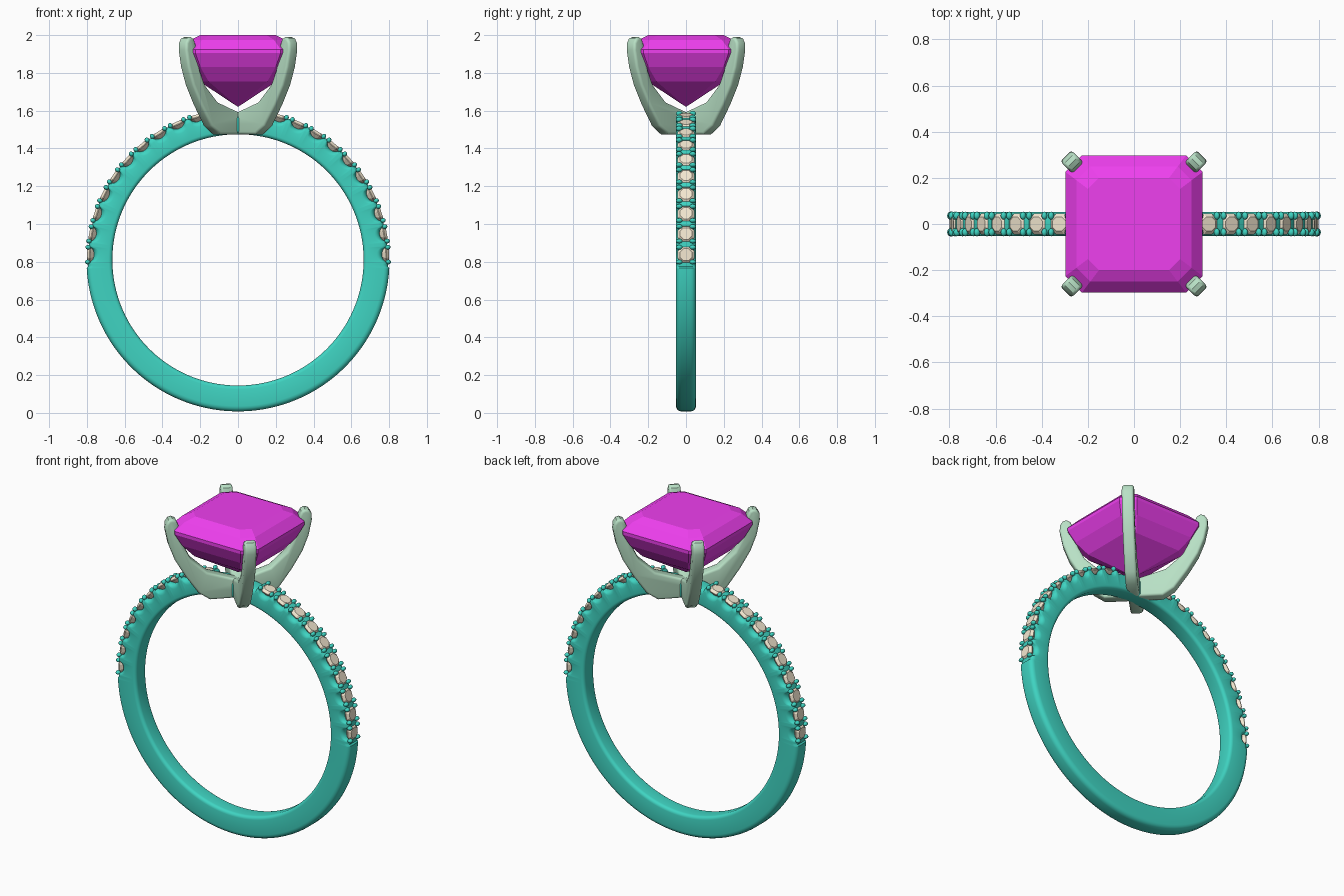
import bpy, bmesh
from math import sin, cos, pi, radians, sqrt, degrees
from mathutils import Matrix, Vector

if "Cube" in bpy.data.objects:
    bpy.data.objects.remove(bpy.data.objects["Cube"])

CZ, R_IN, R_OUT, HALF_W = 0.81, 0.665, 0.802, 0.053
right = [2 + 8 * i for i in range(10)]
STONES = right + [180 - a for a in right]


def material(name, rgb):
    m = bpy.data.materials.new(name)
    m.diffuse_color = (*rgb, 1)
    m.use_nodes = True
    m.node_tree.nodes["Principled BSDF"].inputs["Base Color"].default_value = m.diffuse_color
    return m


TEAL = material("teal", (0.05, 0.66, 0.54))
GREEN = material("pale green", (0.48, 0.75, 0.56))
MAGENTA = material("magenta", (0.86, 0.05, 0.86))
CREAM = material("cream", (0.90, 0.80, 0.63))


def finish(bm, name, mat, smooth=None):
    bmesh.ops.recalc_face_normals(bm, faces=bm.faces)
    me = bpy.data.meshes.new(name)
    bm.to_mesh(me)
    bm.free()
    ob = bpy.data.objects.new(name, me)
    bpy.context.collection.objects.link(ob)
    me.materials.append(mat)
    if smooth:
        bpy.ops.object.select_all(action='DESELECT')
        ob.select_set(True)
        bpy.context.view_layer.objects.active = ob
        bpy.ops.object.shade_smooth_by_angle(angle=radians(smooth))
    return ob


def bridge(bm, a, b):
    n = len(a)
    for i in range(n):
        bm.faces.new((a[i], a[(i + 1) % n], b[(i + 1) % n], b[i]))


def on_band(angle, radius, y=0):
    # local z points outwards from the band centre
    a = radians(angle)
    return (Matrix.Translation((radius * cos(a), y, CZ + radius * sin(a)))
            @ Matrix.Rotation(pi / 2 - a, 4, 'Y'))


# Band: rounded section swept round, scalloped under every small stone
def outer_radius(deg):
    if deg < -2.5 or deg > 182.5:
        return R_OUT
    if 78 < deg < 102:
        return 0.775
    d = min(abs(deg - s) for s in STONES)
    return 0.794 - (0.032 * sqrt(1 - (d / 2.9) ** 2) if d < 2.9 else 0)


def section(ro):
    pts = []
    for cy, cr, rad, start in ((1, ro, 0.028, 0), (-1, ro, 0.028, 90),
                               (-1, R_IN, 0.02, 180), (1, R_IN, 0.02, 270)):
        for k in range(5):
            t = radians(start + k * 22.5)
            c = cr - rad if cr == ro else cr + rad
            pts.append((cy * (HALF_W - rad) + rad * cos(t), c + rad * sin(t)))
    return pts


bm = bmesh.new()
rings = []
for i in range(720):
    deg = -90 + i * 0.5
    a = radians(deg)
    rings.append([bm.verts.new((r * cos(a), y, CZ + r * sin(a)))
                  for y, r in section(outer_radius(deg))])
for i in range(720):
    bridge(bm, rings[i - 1], rings[i])
finish(bm, "band", TEAL, 40)

# Small band stones
bm = bmesh.new()
for s in STONES:
    m = on_band(s, 0)
    loops = []
    for r, h in ((0.012, 0.75), (0.049, 0.783), (0.049, 0.787), (0.034, 0.80)):
        loops.append([bm.verts.new(m @ Vector((r * cos(t), r * sin(t), h)))
                      for t in (radians(22.5 + 45 * k) for k in range(8))])
    for a, b in zip(loops, loops[1:]):
        bridge(bm, a, b)
    bm.faces.new(loops[0])
    bm.faces.new(loops[-1])
finish(bm, "band_stones", CREAM)

# Gripping beads at the four corners of each small stone
bm = bmesh.new()
for s in STONES:
    for da in (-2.8, 2.8):
        for y in (-0.036, 0.036):
            bmesh.ops.create_uvsphere(bm, u_segments=12, v_segments=8, radius=0.013,
                                      matrix=on_band(s + da, 0.796, y)
                                      @ Matrix.Diagonal((0.95, 1.35, 1.1, 1)))
finish(bm, "band_beads", TEAL, 60)

# Prong head: two crossed V-shaped plates (outer edge up, inner edge down)
half = [(0.165, 1.475), (0.23, 1.52), (0.305, 1.63), (0.365, 1.735), (0.40, 1.83),
        (0.418, 1.92), (0.416, 1.96), (0.40, 1.984), (0.378, 1.99), (0.357, 1.978),
        (0.345, 1.95), (0.335, 1.89), (0.312, 1.81), (0.275, 1.735), (0.18, 1.645)]
outline = half + [(0, 1.585)] + [(-d, z) for d, z in reversed(half)]
T = 0.034
for name, ang in (("prongs_a", 45), ("prongs_b", -45)):
    bm = bmesh.new()
    rot = Matrix.Rotation(radians(ang), 3, 'Z')
    front, back = ([bm.verts.new(rot @ Vector((d, y, z))) for d, z in outline]
                   for y in (-T, T))
    bridge(bm, front, back)
    rims = [bm.faces.new(front), bm.faces.new(back)]
    bmesh.ops.recalc_face_normals(bm, faces=bm.faces)
    rim_edges = {e for f in rims for e in f.edges}
    bmesh.ops.bevel(bm, geom=list(rim_edges), offset=0.014, segments=3,
                    profile=0.5, affect='EDGES')
    finish(bm, name, GREEN, 35)

# Centre stone: square step cut with clipped corners
bm = bmesh.new()
loops = []
for w, z in ((0.20, 2.0), (0.25, 1.975), (0.297, 1.925), (0.297, 1.905),
             (0.262, 1.83), (0.205, 1.755)):
    c = w * 0.76
    loops.append([bm.verts.new((x, y, z)) for x, y in
                  ((w, -c), (w, c), (c, w), (-c, w), (-w, c), (-w, -c), (-c, -w), (c, -w))])
for a, b in zip(loops, loops[1:]):
    bridge(bm, a, b)
bm.faces.new(loops[0])
culet = bm.verts.new((0, 0, 1.62))
for i in range(8):
    bm.faces.new((loops[-1][i - 1], loops[-1][i], culet))
finish(bm, "centre_stone", MAGENTA)
